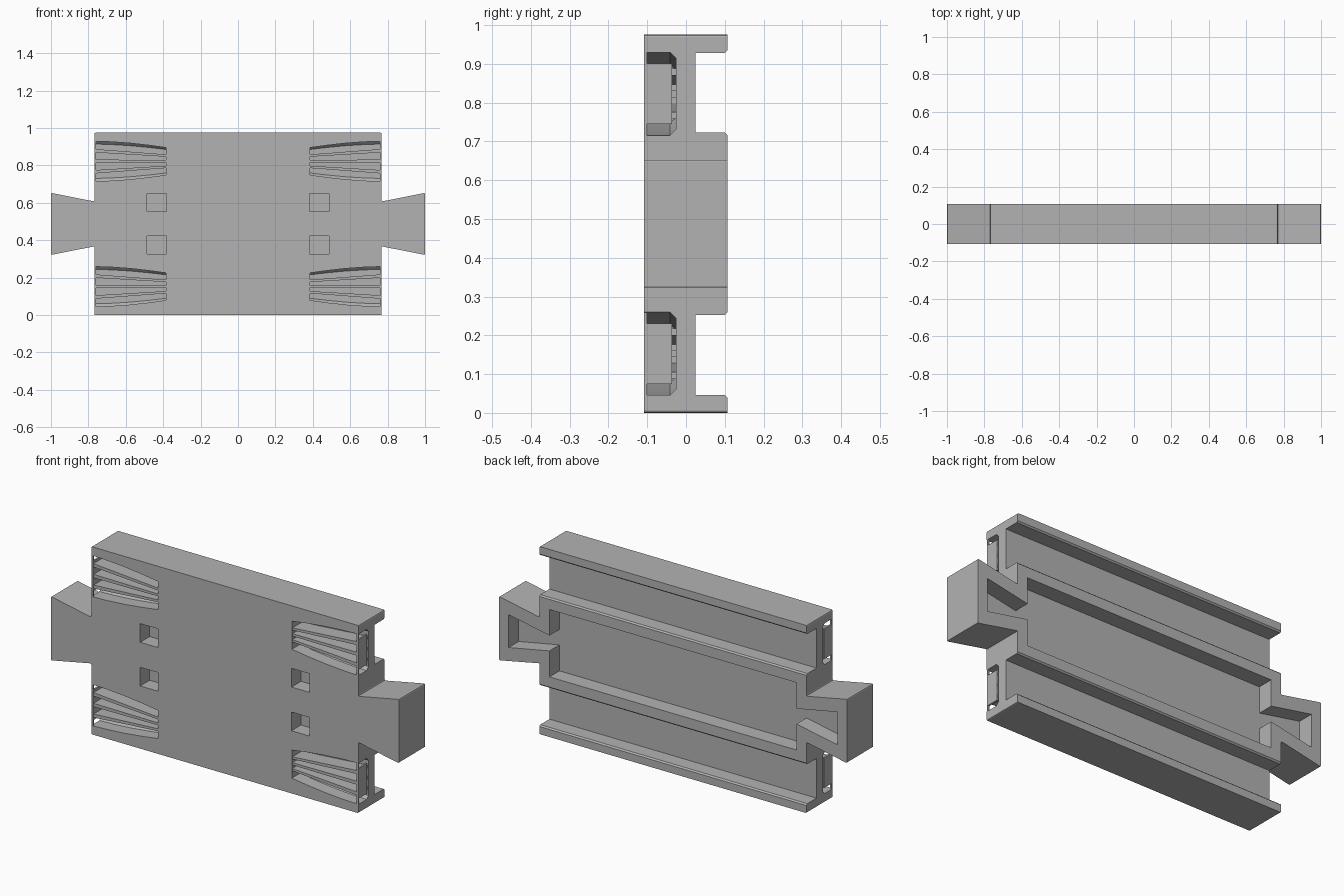
import bpy, bmesh

scene = bpy.context.scene
if "Cube" in bpy.data.objects:
    bpy.data.objects.remove(bpy.data.objects["Cube"], do_unlink=True)

grey = bpy.data.materials.new("plain grey")
grey.use_nodes = True
grey.diffuse_color = (0.45, 0.45, 0.45, 1)
grey.node_tree.nodes["Principled BSDF"].inputs["Base Color"].default_value = grey.diffuse_color

MID = 0.4875            # height of the symmetry plane
FRONT, BACK, FLOOR = -0.108, 0.107, 0.025
GRIP = 0.335            # grip centre, measured from MID


def loft(name, outline, layers, axis="y", bevel=0.0):
    """Stack copies of an outline along an axis; layers are (position, z scale, z centre)."""
    bm = bmesh.new()
    rings = []
    for pos, scale, cz in layers:
        ring = []
        for a, z in outline:
            z = cz + (z - cz) * scale
            ring.append(bm.verts.new((a, pos, z) if axis == "y" else (pos, a, z)))
        rings.append(ring)
    bm.faces.new(rings[0])
    bm.faces.new(rings[-1])
    count = len(outline)
    long_edges = []
    for low, high in zip(rings, rings[1:]):
        for i in range(count):
            j = (i + 1) % count
            bm.faces.new((low[i], low[j], high[j], high[i]))
            long_edges.append(bm.edges.get((low[i], high[i])))
    bmesh.ops.recalc_face_normals(bm, faces=bm.faces)
    if bevel:
        bmesh.ops.bevel(bm, geom=long_edges, offset=bevel, segments=2,
                        profile=0.5, affect="EDGES")
    mesh = bpy.data.meshes.new(name)
    bm.to_mesh(mesh)
    bm.free()
    mesh.materials.append(grey)
    obj = bpy.data.objects.new(name, mesh)
    scene.collection.objects.link(obj)
    return obj


def prism(name, outline, start, end, axis="y", bevel=0.0):
    return loft(name, outline, [(start, 1, 0), (end, 1, 0)], axis, bevel)


def box(name, x, y, z):
    return prism(name, [(x[0], z[0]), (x[1], z[0]), (x[1], z[1]), (x[0], z[1])], *y)


def four_way(quarter):
    """Mirror a quarter outline (x, height above MID) into a closed outline."""
    half = quarter + [(x, -h) for x, h in reversed(quarter)]
    full = half + [(-x, h) for x, h in reversed(half)]
    return [(x, MID + h) for x, h in full]


# Slab with a flared connector at each end
body = prism("body", four_way([(0.768, MID), (0.768, 0.12), (1.0, 0.166)]),
             FRONT, BACK, bevel=0.006)
cutters = []

# Rear centre recess running into the connectors
cutters.append(prism("recess_cutter",
                     four_way([(0.71, 0.175), (0.71, 0.04), (0.945, 0.085)]), FLOOR, 0.2))

for v in (1, -1):
    # Rear channels, with softened lips
    low, high = MID + v * 0.235, MID + v * 0.441
    profile = [(FLOOR, low), (0.1, low), (BACK, low - v * 0.007), (0.2, low - v * 0.007),
               (0.2, high + v * 0.007), (BACK, high + v * 0.007), (0.1, high), (FLOOR, high)]
    cutters.append(prism("channel_cutter", profile, -0.9, 0.9, axis="x"))

    for s in (1, -1):
        # Small square sockets
        x = sorted((s * 0.383, s * 0.487))
        z = sorted((MID + v * 0.065, MID + v * 0.162))
        cutters.append(box("socket_cutter", x, (-0.2, -0.03), z))

        # Curved grip pocket, open at the end and chamfered at its floor
        cz = MID + v * GRIP
        curve = [(0.385, 0.073), (0.48, 0.086), (0.58, 0.097), (0.68, 0.104),
                 (0.768, 0.107), (0.85, 0.107)]
        outline = [(s * x, cz + h) for x, h in curve]
        outline += [(s * x, cz - h) for x, h in reversed(curve)]
        cutters.append(loft("grip_cutter", outline,
                            [(-0.2, 1, cz), (-0.041, 1, cz), (-0.026, 0.86, cz)]))

        # End plate and front lip closing the pocket
        x = sorted((s * 0.758, s * 0.767))
        box("grip_end_plate", x, (-0.104, -0.036), (cz - 0.078, cz + 0.078))
        box("grip_front_lip", x, (FRONT, -0.1), (cz - 0.108, cz + 0.108))

        # Three blades fanning out from the inner wall
        for k in (-1, 0, 1):
            inner, outer = cz + k * 0.03, cz + k * 0.056
            blade = [(s * 0.38, inner - 0.006), (s * 0.762, outer - 0.009),
                     (s * 0.762, outer + 0.009), (s * 0.38, inner + 0.006)]
            prism("grip_blade", blade, -0.104, -0.02)

# Cut everything out of the slab
for cutter in cutters:
    cutter.hide_render = True
    cutter.hide_set(True)
    cut = body.modifiers.new(cutter.name, "BOOLEAN")
    cut.operation = "DIFFERENCE"
    cut.solver = "EXACT"
    cut.object = cutter
